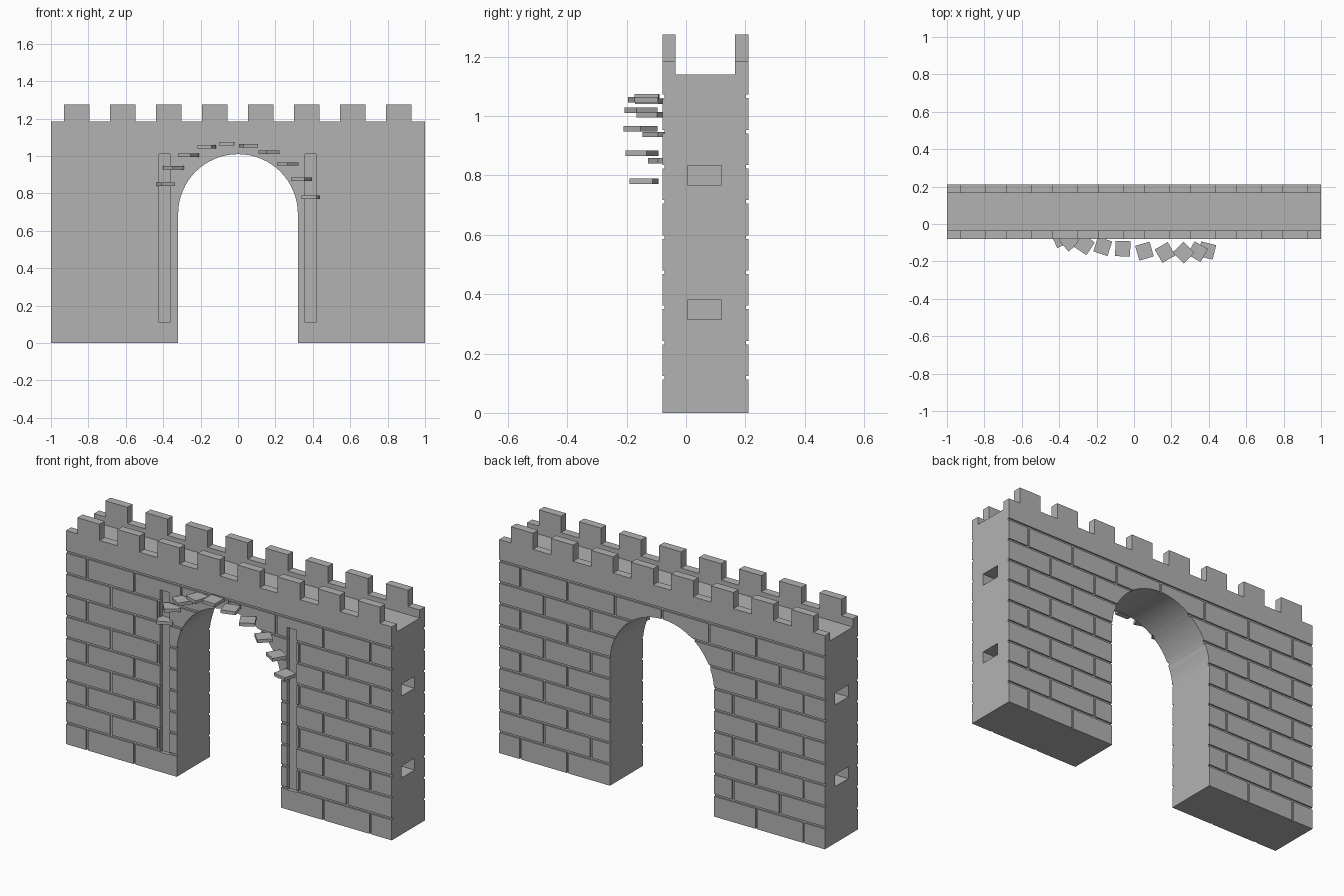
import bpy, bmesh, math
from mathutils import Matrix, Vector

old = bpy.data.objects.get("Cube")
if old:
    bpy.data.objects.remove(old, do_unlink=True)

stone = bpy.data.materials.new("grey stone")
stone.use_nodes = True
GREY = (0.45, 0.45, 0.45, 1)
stone.diffuse_color = GREY
stone.node_tree.nodes["Principled BSDF"].inputs["Base Color"].default_value = GREY

FRONT, BACK = -0.08, 0.21
PARAPET, FLOOR, TOP = 1.185, 1.14, 1.275
LIP = 0.045
COURSE, BRICK, JOINT, DEPTH = 0.1185, 0.29, 0.012, 0.008
ARCH_R, SPRING = 0.32, 0.69


def make_object(name, bm):
    bmesh.ops.recalc_face_normals(bm, faces=bm.faces)
    mesh = bpy.data.meshes.new(name)
    bm.to_mesh(mesh)
    bm.free()
    mesh.materials.append(stone)
    obj = bpy.data.objects.new(name, mesh)
    bpy.context.collection.objects.link(obj)
    return obj


def add_box(bm, lo, hi):
    lo, hi = Vector(lo), Vector(hi)
    mat = Matrix.Translation((lo + hi) / 2) @ Matrix.Diagonal((*(hi - lo), 1))
    bmesh.ops.create_cube(bm, size=1, matrix=mat)


def boxes(name, spans):
    bm = bmesh.new()
    for lo, hi in spans:
        add_box(bm, lo, hi)
    return make_object(name, bm)


def prism(name, points, direction):
    bm = bmesh.new()
    face = bm.faces.new([bm.verts.new(p) for p in points])
    ext = bmesh.ops.extrude_face_region(bm, geom=[face], use_keep_orig=True)
    verts = [g for g in ext["geom"] if isinstance(g, bmesh.types.BMVert)]
    bmesh.ops.translate(bm, verts=verts, vec=direction)
    return make_object(name, bm)


def carve(target, cutter):
    cutter.hide_render = True
    mod = target.modifiers.new("carve", "BOOLEAN")
    mod.operation = "DIFFERENCE"
    mod.solver = "EXACT"
    mod.object = cutter
    graph = bpy.context.evaluated_depsgraph_get()
    mesh = bpy.data.meshes.new_from_object(target.evaluated_get(graph))
    target.modifiers.clear()
    target.data = mesh
    bpy.data.objects.remove(cutter, do_unlink=True)


# Wall with a walkway between two parapets
a, b = FRONT + LIP, BACK - LIP
section = [(FRONT, 0), (BACK, 0), (BACK, PARAPET), (b, PARAPET),
           (b, FLOOR), (a, FLOOR), (a, PARAPET), (FRONT, PARAPET)]
wall = prism("gate_wall", [(-1, y, z) for y, z in section], (2, 0, 0))

# Joints between brick courses, front and back
faces = [(FRONT - 0.05, FRONT + DEPTH), (BACK - DEPTH, BACK + 0.05)]
h = JOINT / 2
carve(wall, boxes("course_joints", [
    ((-1.1, y0, k * COURSE - h), (1.1, y1, k * COURSE + h))
    for k in range(1, 10) for y0, y1 in faces]))

# Upright joints, staggered on alternate courses
upright = []
for row in range(9):
    for i in range(-3, 4):
        x = (i + 0.5 * (row % 2)) * BRICK
        if abs(x) > 0.95:
            continue
        z0 = row * COURSE if row else -0.1
        z1 = (row + 1) * COURSE
        # stay inside the course joints so neighbouring cuts never touch
        for y0, y1 in faces:
            upright.append(((x - h, y0, z0 + 0.002), (x + h, y1, z1 - 0.002)))
carve(wall, boxes("upright_joints", upright))

# Tall slots beside the opening
carve(wall, boxes("side_slots", [
    ((x - 0.029, FRONT - 0.05, 0.11), (x + 0.029, FRONT + 0.02, 1.01))
    for x in (-0.393, 0.387)]))

# Arched opening
outline = [(ARCH_R, -0.1)]
for i in range(33):
    t = math.pi * i / 32
    outline.append((ARCH_R * math.cos(t), SPRING + ARCH_R * math.sin(t)))
outline.append((-ARCH_R, -0.1))
carve(wall, prism("arch_opening", [(x, -0.3, z) for x, z in outline], (0, 0.8, 0)))

# Beam holes in both ends
carve(wall, boxes("beam_holes", [
    ((min(s * 0.8, s * 1.1), 0.005, z), (max(s * 0.8, s * 1.1), 0.12, z + 0.066))
    for s in (-1, 1) for z in (0.314, 0.768)]))

# Merlons on both parapets
boxes("merlons", [
    ((x - 0.068, y, PARAPET), (x + 0.068, y + LIP, TOP))
    for x in [-0.862 + 0.246 * i for i in range(8)] for y in (FRONT, b)])

# Thin stones fanned around the arch: x, y, z, turn in degrees
FAN = [(-0.39, -0.075, 0.85, -65), (-0.345, -0.09, 0.938, -50),
       (-0.265, -0.11, 1.005, -34), (-0.167, -0.12, 1.05, -18),
       (-0.06, -0.132, 1.066, -2), (0.056, -0.145, 1.055, 16),
       (0.166, -0.152, 1.02, 30), (0.265, -0.153, 0.957, 45),
       (0.34, -0.148, 0.875, 60), (0.39, -0.142, 0.78, 76)]
bm = bmesh.new()
for x, y, z, turn in FAN:
    mat = (Matrix.Translation((x, y, z)) @ Matrix.Rotation(math.radians(turn), 4, "Z")
           @ Matrix.Diagonal((0.08, 0.082, 0.018, 1)))
    bmesh.ops.create_cube(bm, size=1, matrix=mat)
make_object("arch_stones", bm)

# Soft shading inside the arch only
bpy.ops.object.select_all(action="DESELECT")
wall.select_set(True)
bpy.context.view_layer.objects.active = wall
bpy.ops.object.shade_smooth_by_angle(angle=math.radians(20))
